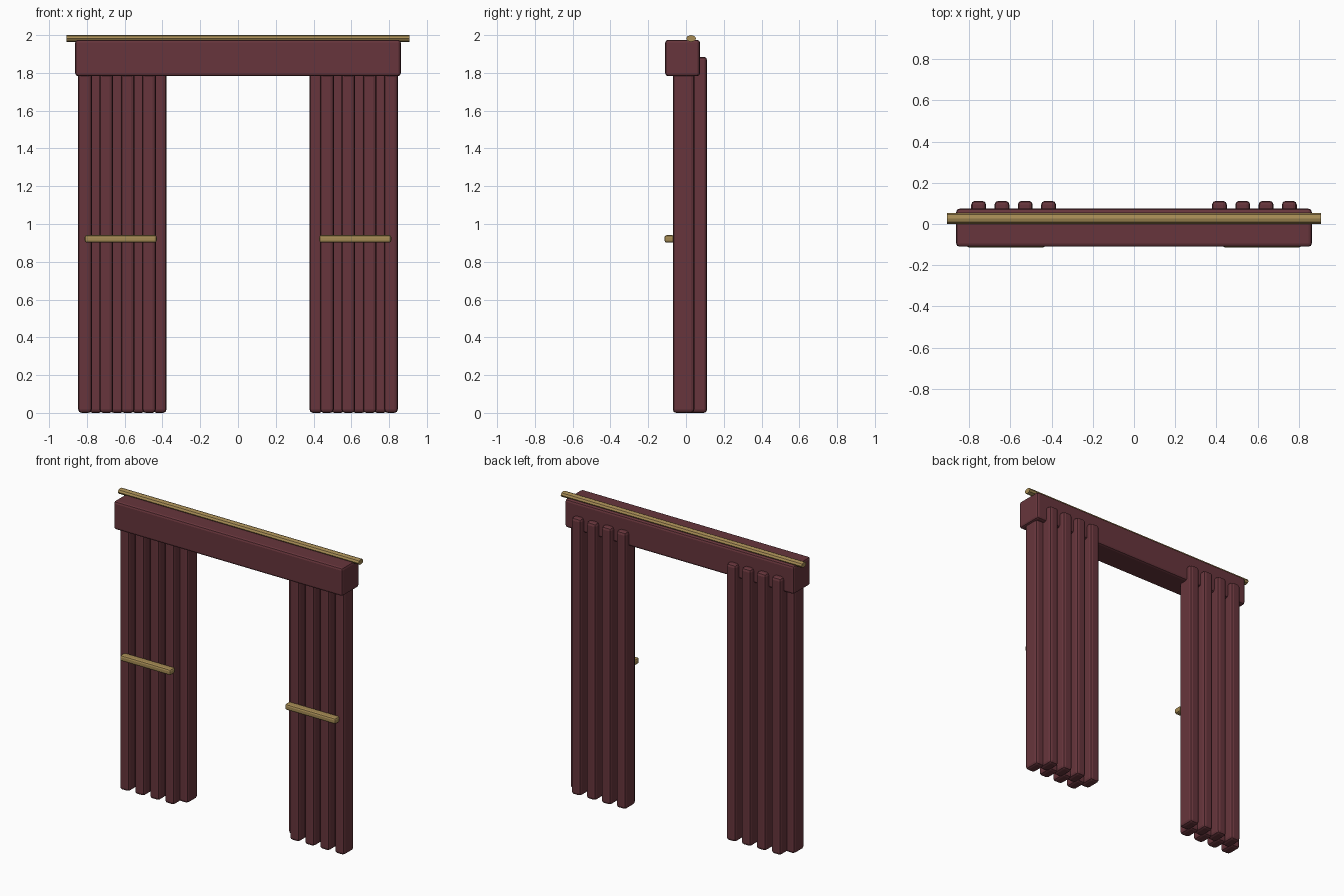
import bpy, bmesh, math
from mathutils import Matrix

if "Cube" in bpy.data.objects:
    bpy.data.objects.remove(bpy.data.objects["Cube"])


def material(name, rgb):
    m = bpy.data.materials.new(name)
    m.diffuse_color = (*rgb, 1)
    m.use_nodes = True
    m.node_tree.nodes["Principled BSDF"].inputs["Base Color"].default_value = m.diffuse_color
    return m


CLOTH = material("burgundy_cloth", (0.135, 0.036, 0.045))
BRASS = material("brass", (0.38, 0.26, 0.09))


def finish(name, bm, mat):
    me = bpy.data.meshes.new(name)
    bm.to_mesh(me)
    bm.free()
    me.materials.append(mat)
    ob = bpy.data.objects.new(name, me)
    bpy.context.collection.objects.link(ob)
    return ob


def box(name, lo, hi, bevel, mat):
    """Bevelled box between two corners."""
    bm = bmesh.new()
    bmesh.ops.create_cube(bm, size=1)
    for v in bm.verts:
        v.co = [lo[i] if v.co[i] < 0 else hi[i] for i in range(3)]
    bmesh.ops.bevel(bm, geom=bm.edges[:], offset=bevel, segments=2,
                    profile=0.5, affect='EDGES')
    return finish(name, bm, mat)


def bar(name, x0, x1, y, z, ry, rz, mat):
    """Eight-sided oval bar along x."""
    bm = bmesh.new()
    bmesh.ops.create_cone(bm, cap_ends=True, segments=8, radius1=1, radius2=1, depth=1)
    bm.transform(Matrix.Translation(((x0 + x1) / 2, y, z))
                 @ Matrix.Diagonal((x1 - x0, ry, rz, 1))
                 @ Matrix.Rotation(math.pi / 2, 4, 'Y'))
    return finish(name, bm, mat)


# Curtain rod and valance
bar("curtain_rod", -0.907, 0.907, 0.027, 1.982, 0.026, 0.018, BRASS)
box("valance", (-0.862, -0.11, 1.783), (0.862, 0.074, 1.975), 0.015, CLOTH)

for side, s in (("left", -1), ("right", 1)):
    # Pleats alternate between a front and a back row
    for i in range(8):
        x = s * (0.81 - 0.0565 * i)
        y0, y1 = (-0.07, 0.044) if i % 2 == 0 else (-0.002, 0.112)
        box(f"{side}_pleat_{i + 1}", (x - 0.036, y0, 0), (x + 0.036, y1, 1.885), 0.018, CLOTH)
    # Tieback across the front
    xs = sorted((s * 0.43, s * 0.812))
    box(f"{side}_tieback", (xs[0], -0.114, 0.901), (xs[1], -0.06, 0.941), 0.012, BRASS)
